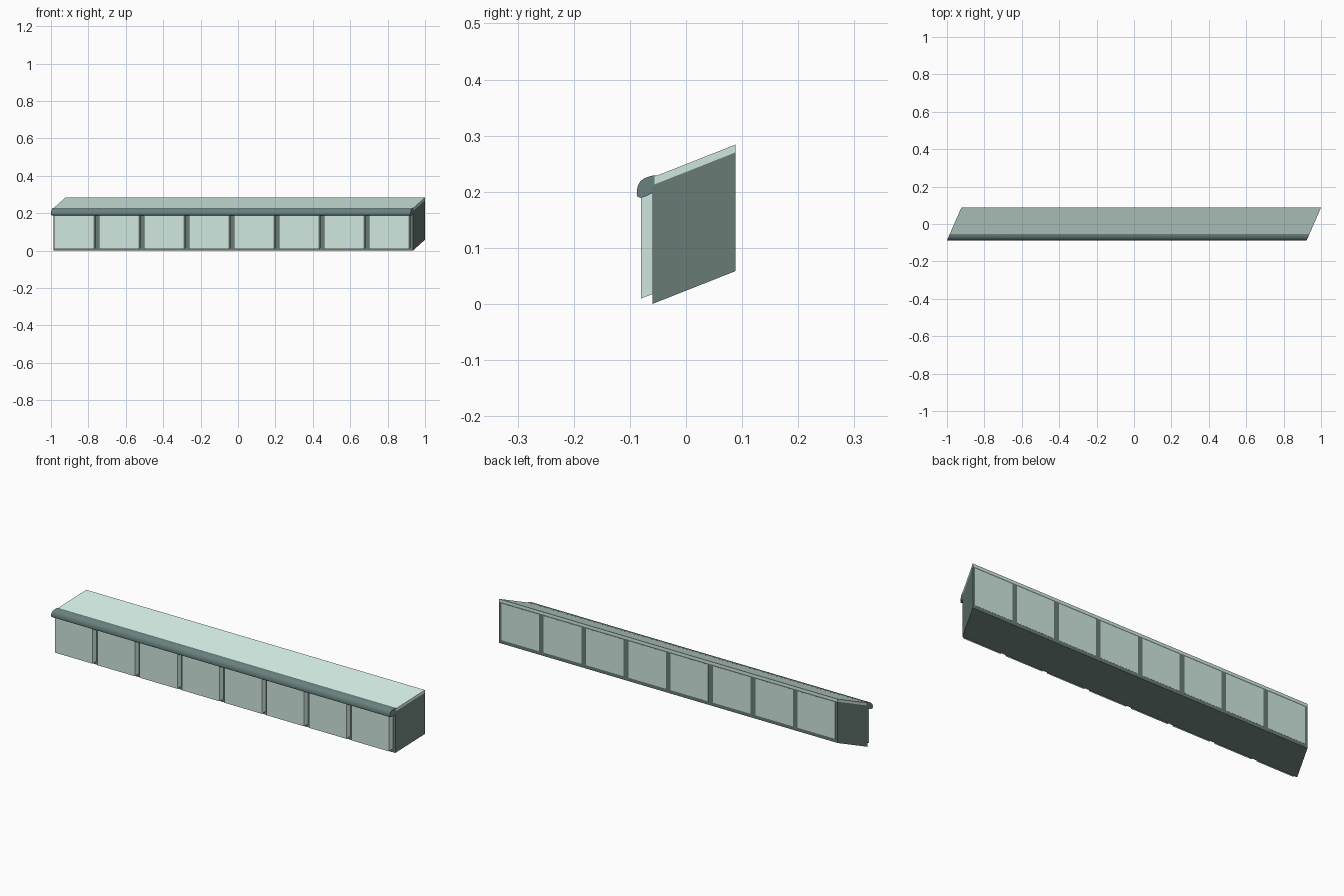
import bpy, bmesh, math
from mathutils import Vector

if "Cube" in bpy.data.objects:
    bpy.data.objects.remove(bpy.data.objects["Cube"])

HALF = 0.9615      # half length before slanting
SX, SZ = 0.4375, 0.395   # sideways and upward slant per unit of depth
BAYS = 8
PITCH = 2 * HALF / BAYS
FRONT, BACK = -0.06, 0.088


def material(name, color):
    mat = bpy.data.materials.new(name)
    mat.diffuse_color = (*color, 1)
    mat.use_nodes = True
    mat.node_tree.nodes["Principled BSDF"].inputs["Base Color"].default_value = mat.diffuse_color
    return mat


LIGHT = material("pale_green_grey", (0.63, 0.80, 0.74))
DARK = material("dark_green_grey", (0.14, 0.20, 0.175))
TRIM = material("trim_green_grey", (0.14, 0.22, 0.21))


def slant(x, y, z):
    return Vector((x + SX * y, y, z + SZ * (y - FRONT)))


def finish(name, bm, mat):
    bmesh.ops.recalc_face_normals(bm, faces=bm.faces)
    mesh = bpy.data.meshes.new(name)
    bm.to_mesh(mesh)
    bm.free()
    mesh.materials.append(mat)
    obj = bpy.data.objects.new(name, mesh)
    bpy.context.collection.objects.link(obj)
    return obj


def slanted_box(name, x, y, z, mat):
    bm = bmesh.new()
    bmesh.ops.create_cube(bm, size=1)
    for v in bm.verts:
        pick = [r[0] if c < 0 else r[1] for r, c in zip((x, y, z), v.co)]
        v.co = slant(*pick)
    return finish(name, bm, mat)


# Dark main body, and the pale roof slab resting on it
slanted_box("body", (-HALF, HALF), (FRONT, BACK), (0, 0.2115), DARK)
slanted_box("top_slab", (-HALF, HALF), (-0.056, BACK), (0.2115, 0.2255), LIGHT)

# Pale panels, one per bay, raised at the front and showing at the back
for i in range(BAYS):
    x0 = -HALF + i * PITCH
    slanted_box(f"bay_panel_{i + 1}", (x0 + 0.0135, x0 + PITCH - 0.0135),
                (-0.08, BACK + 0.0004), (0.0175, 0.205), LIGHT)

# Rounded moulding along the front edge, with ends cut along the slant
profile = [(-0.053, 0.2285), (-0.061, 0.2285), (-0.068, 0.2265),
           (-0.075, 0.2235), (-0.081, 0.219), (-0.085, 0.2125),
           (-0.0875, 0.204), (-0.0878, 0.196), (-0.0865, 0.191),
           (-0.080, 0.189), (-0.070, 0.1925), (-0.061, 0.197),
           (-0.056, 0.205), (-0.053, 0.215)]
bm = bmesh.new()
left = [bm.verts.new((-HALF + SX * y, y, z)) for y, z in profile]
right = [bm.verts.new((HALF + SX * y, y, z)) for y, z in profile]
bm.faces.new(left)
bm.faces.new(right)
n = len(profile)
for i in range(n):
    j = (i + 1) % n
    bm.faces.new((left[i], left[j], right[j], right[i]))
moulding = finish("front_moulding", bm, TRIM)
bpy.context.view_layer.objects.active = moulding
moulding.select_set(True)
bpy.ops.object.shade_smooth_by_angle(angle=math.radians(35))
